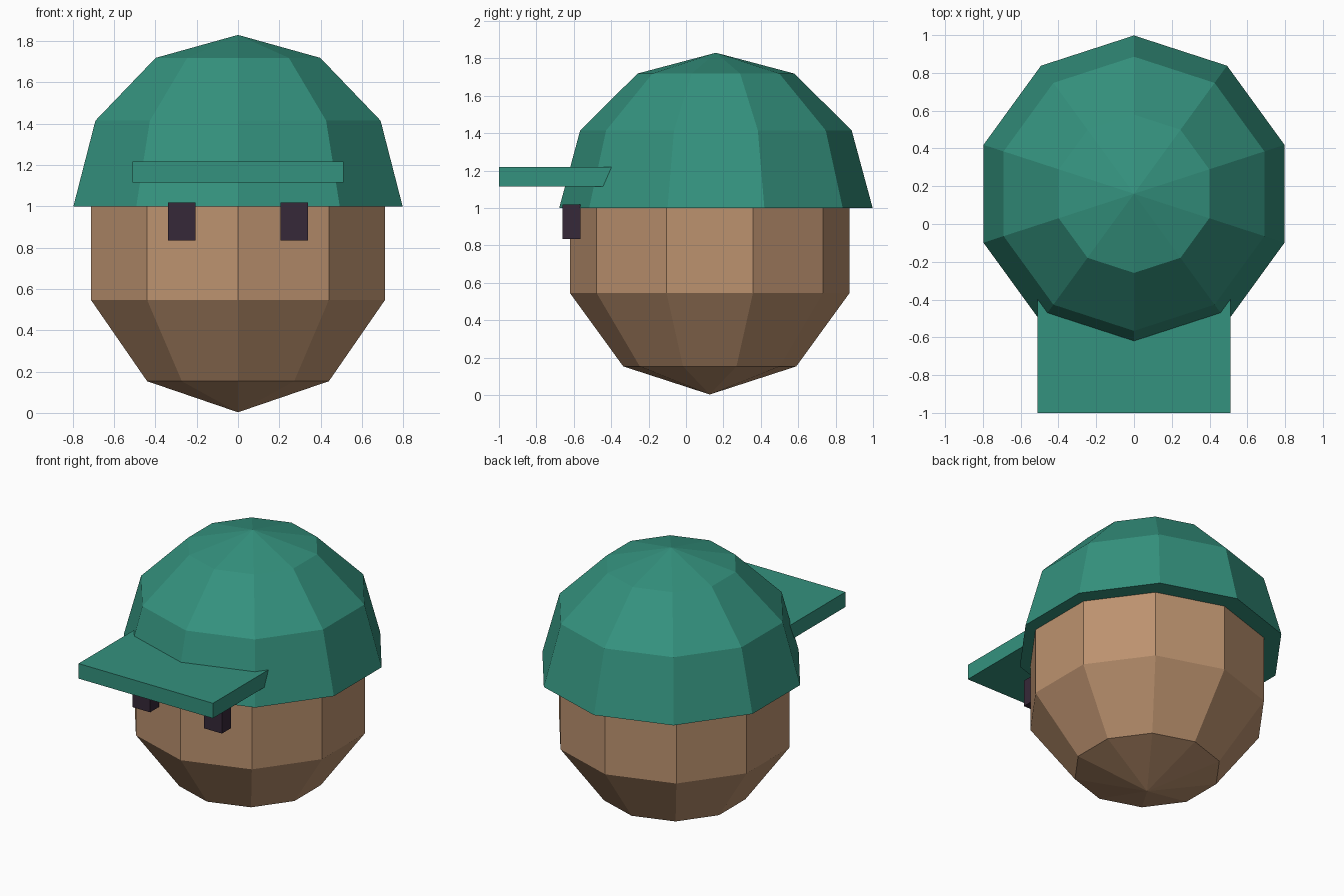
import bpy, bmesh, math

if "Cube" in bpy.data.objects:
    bpy.data.objects.remove(bpy.data.objects["Cube"])


def srgb(r, g, b):
    f = lambda c: c / 12.92 if c <= 0.04045 else ((c + 0.055) / 1.055) ** 2.4
    return (f(r / 255), f(g / 255), f(b / 255), 1)


def material(name, rgb):
    m = bpy.data.materials.new(name)
    m.diffuse_color = srgb(*rgb)
    m.use_nodes = True
    m.node_tree.nodes["Principled BSDF"].inputs["Base Color"].default_value = m.diffuse_color
    return m


skin = material("skin brown", (188, 146, 111))
green = material("cap green", (52, 146, 126))
dark = material("eye dark", (54, 40, 56))


def finish(bm, name, mat):
    bmesh.ops.recalc_face_normals(bm, faces=bm.faces)
    me = bpy.data.meshes.new(name)
    bm.to_mesh(me)
    bm.free()
    me.materials.append(mat)
    ob = bpy.data.objects.new(name, me)
    bpy.context.collection.objects.link(ob)
    return ob


def lathe(name, profile, cy, mat, sides=10):
    """Revolve (radius, z) points; one vertex column points to the front."""
    bm = bmesh.new()
    rings = []
    for r, z in profile:
        if r < 1e-4:
            rings.append([bm.verts.new((0, cy, z))] * sides)
        else:
            angles = [2 * math.pi * i / sides for i in range(sides)]
            rings.append([bm.verts.new((r * math.sin(a), cy - r * math.cos(a), z)) for a in angles])
    for lo, hi in zip(rings, rings[1:]):
        for i in range(sides):
            j = (i + 1) % sides
            bm.faces.new(list(dict.fromkeys((lo[i], lo[j], hi[j], hi[i]))))
    if profile[0][0] > 1e-4:
        bm.faces.new(rings[0])
    return finish(bm, name, mat)


def box(name, lo, hi, mat):
    bm = bmesh.new()
    bmesh.ops.create_cube(bm, size=1)
    for v in bm.verts:
        v.co = [(a + b) / 2 + c * (b - a) for a, b, c in zip(lo, hi, v.co)]
    return finish(bm, name, mat)


# head: low-poly sphere with five bands
R = 0.787
lathe("head", [(R * math.sin(math.radians(a)), R - R * math.cos(math.radians(a)) + 0.003)
               for a in range(0, 181, 36)], 0.127, skin)

# cap: closed half sphere with three bands
C = 0.838
lathe("cap_dome", [(C * math.cos(math.radians(a)), 1.0 + 0.83 * math.sin(math.radians(a)))
                   for a in range(0, 91, 30)], 0.16, green)

# brim: flat plate running into the cap
box("cap_brim", (-0.51, -1.0, 1.115), (0.51, -0.15, 1.218), green)

# eyes
for side, name in ((-1, "right_eye"), (1, "left_eye")):
    xs = sorted((side * 0.205, side * 0.34))
    box(name, (xs[0], -0.66, 0.835), (xs[1], -0.563, 1.018), dark)
